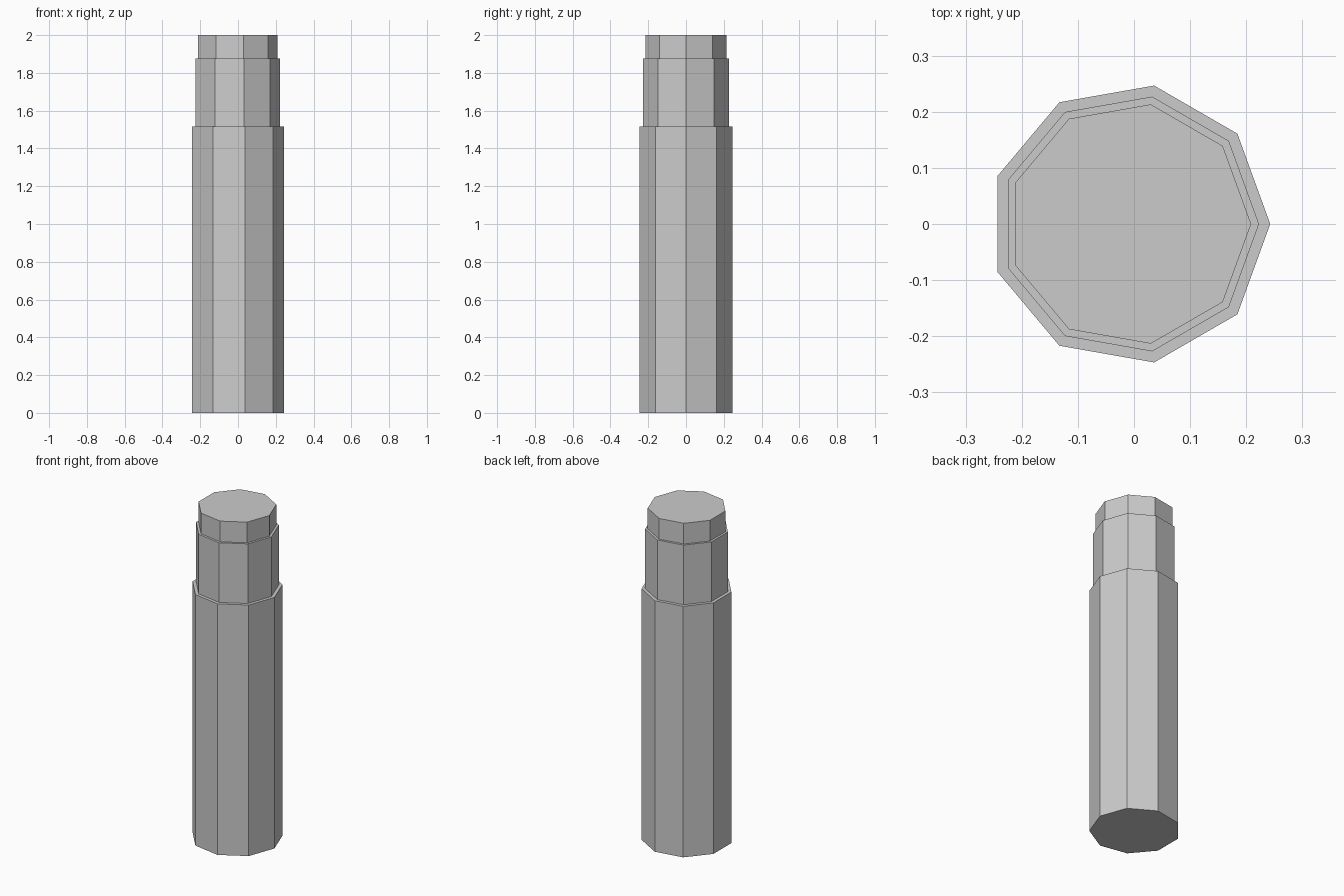
import bpy, bmesh
from math import cos, sin, tau

if "Cube" in bpy.data.objects:
    bpy.data.objects.remove(bpy.data.objects["Cube"])

SIDES = 9
CENTRE_X = -0.0077
# (radius, height) up the stepped outline
PROFILE = [(0.2505, 0), (0.2505, 1.515), (0.2305, 1.515),
           (0.2305, 1.875), (0.2165, 1.875), (0.2165, 2.0)]

# Stepped nine-sided post: stacked rings joined by flat faces, capped at both ends
bm = bmesh.new()
rings = [[bm.verts.new((CENTRE_X + r * cos(tau * i / SIDES),
                        r * sin(tau * i / SIDES), z)) for i in range(SIDES)]
         for r, z in PROFILE]
for low, high in zip(rings, rings[1:]):
    for i in range(SIDES):
        j = (i + 1) % SIDES
        bm.faces.new((low[i], low[j], high[j], high[i]))
bm.faces.new(rings[0][::-1])
bm.faces.new(rings[-1])
bmesh.ops.recalc_face_normals(bm, faces=bm.faces)

mesh = bpy.data.meshes.new("stepped_post")
bm.to_mesh(mesh)
bm.free()
bpy.context.collection.objects.link(bpy.data.objects.new("stepped_post", mesh))
